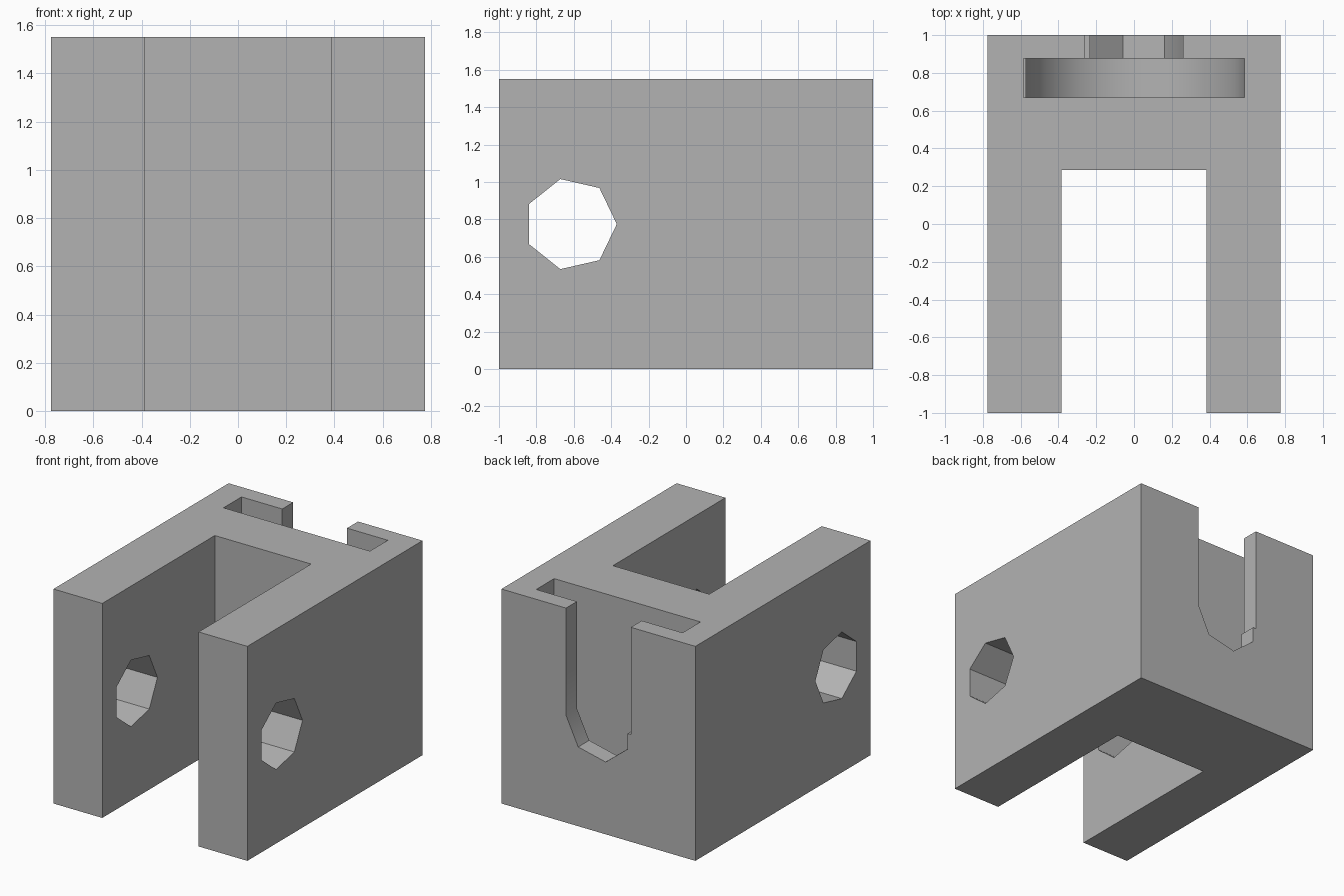
import bpy, bmesh, math
from mathutils import Vector

cube = bpy.data.objects.get("Cube")
if cube:
    bpy.data.objects.remove(cube, do_unlink=True)

HALF_W, HALF_L, HEIGHT = 0.775, 1.0, 1.55
MID = HEIGHT / 2

grey = bpy.data.materials.new("plain grey")
grey.use_nodes = True
colour = (0.45, 0.45, 0.45, 1)
grey.diffuse_color = colour
grey.node_tree.nodes["Principled BSDF"].inputs["Base Color"].default_value = colour


def prism(name, outline, sweep):
    """Extrude a closed outline of 3D points along a vector."""
    bm = bmesh.new()
    face = bm.faces.new([bm.verts.new(p) for p in outline])
    out = bmesh.ops.extrude_face_region(bm, geom=[face])
    moved = [v for v in out["geom"] if isinstance(v, bmesh.types.BMVert)]
    bmesh.ops.translate(bm, verts=moved, vec=Vector(sweep))
    bmesh.ops.recalc_face_normals(bm, faces=bm.faces)
    mesh = bpy.data.meshes.new(name)
    bm.to_mesh(mesh)
    bm.free()
    mesh.materials.append(grey)
    obj = bpy.data.objects.new(name, mesh)
    bpy.context.collection.objects.link(obj)
    return obj


def ring(radius, sides, first, last):
    """Corners of a regular polygon, from one index to another."""
    turn = 2 * math.pi / sides
    return [(radius * math.cos(k * turn), radius * math.sin(k * turn))
            for k in range(first, last + 1)]


def drop_in_slot(name, radius, sides, y0, y1):
    """Straight channel, open at the top, ending in a polygonal round."""
    top = HEIGHT
    flat = -radius * math.cos(math.pi / sides)
    points = [(radius, top), (-radius, top), (-radius, 0), (flat, 0)]
    points += ring(radius, sides, -(sides // 2), 0)
    return prism(name, [(x, y0, MID + z) for x, z in points], (0, y1 - y0, 0))


# Forked block
arm, web = 0.385, 0.285
body = prism("fork_block", [
    (-HALF_W, -HALF_L, 0), (-arm, -HALF_L, 0), (-arm, web, 0), (arm, web, 0),
    (arm, -HALF_L, 0), (HALF_W, -HALF_L, 0), (HALF_W, HALF_L, 0),
    (-HALF_W, HALF_L, 0)], (0, 0, HEIGHT))

# Cross pin hole, head pocket and shank slot
cutters = [
    prism("pin_hole_cutter", [(-1, y - 0.617, MID + z)
                              for y, z in ring(0.247, 7, 0, 6)], (2, 0, 0)),
    drop_in_slot("head_pocket_cutter", 0.585, 15, 0.67, 0.875),
    drop_in_slot("shank_slot_cutter", 0.259, 7, 0.8, 1.2),
]

bpy.context.view_layer.objects.active = body
for cutter in cutters:
    cutter.hide_render = True
    mod = body.modifiers.new(cutter.name, "BOOLEAN")
    mod.operation = "DIFFERENCE"
    mod.solver = "EXACT"
    mod.object = cutter
    bpy.ops.object.modifier_apply(modifier=mod.name)
    bpy.data.objects.remove(cutter, do_unlink=True)

# Smooth only the pocket's rounded floor
bpy.ops.object.select_all(action="DESELECT")
body.select_set(True)
bpy.ops.object.shade_smooth_by_angle(angle=math.radians(30))
